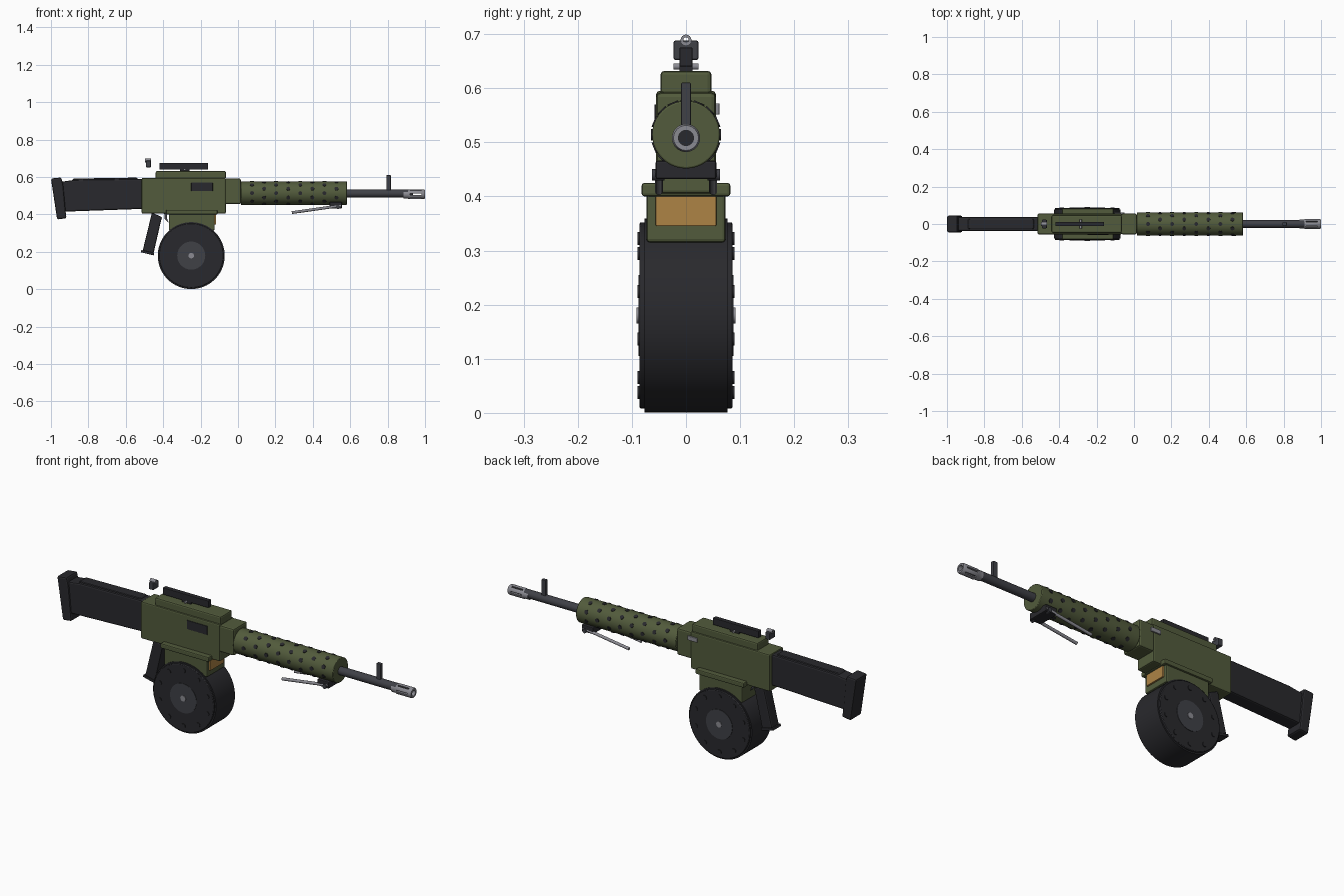
import bpy, bmesh
from math import pi, cos, sin, radians
from mathutils import Matrix, Vector

if "Cube" in bpy.data.objects:
    bpy.data.objects.remove(bpy.data.objects["Cube"])


def material(name, r, g, b):
    m = bpy.data.materials.new(name)
    m.diffuse_color = (r, g, b, 1)
    m.use_nodes = True
    m.node_tree.nodes["Principled BSDF"].inputs["Base Color"].default_value = m.diffuse_color
    return m


OLIVE = material("olive", 0.085, 0.105, 0.045)
BLACK = material("black", 0.022, 0.022, 0.026)
GUN = material("gunmetal", 0.05, 0.052, 0.062)
STEEL = material("steel", 0.26, 0.26, 0.29)
BRASS = material("brass", 0.42, 0.23, 0.06)


def finish(name, bm, mat, bevel=0, smooth=False):
    bmesh.ops.recalc_face_normals(bm, faces=bm.faces)
    me = bpy.data.meshes.new(name)
    bm.to_mesh(me)
    bm.free()
    ob = bpy.data.objects.new(name, me)
    bpy.context.collection.objects.link(ob)
    if mat:
        me.materials.append(mat)
    if bevel:
        mod = ob.modifiers.new("bevel", 'BEVEL')
        mod.width, mod.segments = bevel, 2
        mod.limit_method, mod.angle_limit = 'ANGLE', radians(40)
    if smooth:
        bpy.context.view_layer.objects.active = ob
        ob.select_set(True)
        bpy.ops.object.shade_smooth_by_angle(angle=radians(35))
        ob.select_set(False)
    return ob


def prism(name, pts, y0, y1, mat, bevel=0):
    """Side profile in x,z extruded from y0 to y1."""
    bm = bmesh.new()
    f = bm.faces.new([bm.verts.new((x, y0, z)) for x, z in pts])
    ext = bmesh.ops.extrude_face_region(bm, geom=[f])
    vs = [v for v in ext["geom"] if isinstance(v, bmesh.types.BMVert)]
    bmesh.ops.translate(bm, vec=(0, y1 - y0, 0), verts=vs)
    return finish(name, bm, mat, bevel)


def box(name, x0, x1, y0, y1, z0, z1, mat, bevel=0):
    return prism(name, [(x0, z0), (x1, z0), (x1, z1), (x0, z1)], y0, y1, mat, bevel)


def add_rod(bm, a, b, r, n):
    a, b = Vector(a), Vector(b)
    rot = (b - a).to_track_quat('Z', 'Y').to_matrix().to_4x4()
    bmesh.ops.create_cone(bm, cap_ends=True, segments=n, radius1=r, radius2=r,
                          depth=(b - a).length, matrix=Matrix.Translation((a + b) / 2) @ rot)


def rod(name, a, b, r, mat, n=32, bevel=0):
    bm = bmesh.new()
    add_rod(bm, a, b, r, n)
    return finish(name, bm, mat, bevel, True)


def lathe(name, pts, z, mat, n=32):
    """Closed (x, radius) section spun about a lengthwise axis at height z."""
    bm = bmesh.new()
    vs = [bm.verts.new((x, 0, z + r)) for x, r in pts]
    es = [bm.edges.new((vs[i], vs[i - 1])) for i in range(len(vs))]
    bmesh.ops.spin(bm, geom=vs + es, cent=(0, 0, z), axis=(1, 0, 0), angle=2 * pi, steps=n)
    bmesh.ops.remove_doubles(bm, verts=bm.verts, dist=1e-5)
    return finish(name, bm, mat, 0, True)


# Stock with raised comb and slanted pad
prism("stock", [(-0.51, 0.43), (-0.51, 0.59), (-0.87, 0.585), (-0.945, 0.575), (-0.93, 0.415)],
      -0.037, 0.037, BLACK, 0.008)
prism("stock_comb", [(-0.53, 0.58), (-0.54, 0.597), (-0.88, 0.592), (-0.90, 0.57)],
      -0.027, 0.027, BLACK, 0.005)
prism("butt_pad", [(-1.0, 0.592), (-0.945, 0.598), (-0.935, 0.56), (-0.922, 0.42),
                   (-0.917, 0.38), (-0.967, 0.373)], -0.045, 0.045, BLACK, 0.008)

# Receiver, front trunnion and feed cover
box("receiver", -0.515, -0.065, -0.055, 0.055, 0.405, 0.595, OLIVE, 0.006)
box("front_trunnion", -0.07, 0.015, -0.055, 0.055, 0.455, 0.592, OLIVE, 0.008)
box("feed_cover", -0.44, -0.065, -0.047, 0.047, 0.588, 0.632, OLIVE, 0.007)
box("ejection_port", -0.25, -0.135, -0.058, -0.05, 0.525, 0.57, BLACK, 0.001)
box("charging_handle", -0.105, -0.05, 0.05, 0.062, 0.551, 0.572, STEEL, 0.002)

# Top rail with its cross bolts
box("top_rail", -0.42, -0.16, -0.012, 0.012, 0.64, 0.675, BLACK, 0.002)
box("rail_foot", -0.31, -0.26, -0.012, 0.012, 0.63, 0.645, BLACK)
rod("rail_bolt", (-0.285, -0.023, 0.64), (-0.285, 0.023, 0.64), 0.006, STEEL, 12)

# Rear sight
box("rear_sight", -0.492, -0.466, -0.023, 0.023, 0.652, 0.688, GUN, 0.004)
lathe("rear_sight_ring", [(-0.496, 0.005), (-0.464, 0.005), (-0.464, 0.01), (-0.496, 0.01)],
      0.689, STEEL, 16)

# Barrel shroud with staggered vent holes
ZB = 0.514
rod("barrel_shroud", (0.015, 0, ZB), (0.583, 0, ZB), 0.0625, OLIVE, 40, 0.003)
bm = bmesh.new()
for i in range(8):
    x = 0.075 + i * 0.0645
    for k in range(8):
        a = (k + 0.5 * (i % 2)) * pi / 4
        d = Vector((0, cos(a), sin(a)))
        c = Vector((x, 0, ZB))
        add_rod(bm, c + d * 0.05, c + d * 0.0645, 0.0105, 12)
finish("shroud_vents", bm, BLACK, 0, True)

# Barrel and front sight
rod("barrel", (0.55, 0, 0.512), (0.915, 0, 0.512), 0.021, GUN)
box("front_sight_post", 0.793, 0.817, -0.009, 0.009, 0.52, 0.61, GUN, 0.002)

# Slotted flash hider
ZM = 0.508
hider = lathe("flash_hider", [(0.885, 0.014), (0.885, 0.023), (0.908, 0.023), (0.914, 0.026),
                              (0.994, 0.026), (1.0, 0.023), (1.0, 0.014)], ZM, STEEL)
rod("bore_plug", (0.89, 0, ZM), (0.935, 0, ZM), 0.0145, BLACK, 24)
bm = bmesh.new()
for k in range(6):
    a = k * pi / 3
    mat4 = (Matrix.Translation((0.95, 0, ZM)) @ Matrix.Rotation(a, 4, 'X')
            @ Matrix.Translation((0, 0.023, 0)) @ Matrix.Diagonal((0.062, 0.03, 0.007, 1)))
    bmesh.ops.create_cube(bm, size=1, matrix=mat4)
cutter = finish("slot_cutter", bm, None)
cutter.hide_render = True
cutter.hide_set(True)
cut = hider.modifiers.new("slots", 'BOOLEAN')
cut.object, cut.operation, cut.solver = cutter, 'DIFFERENCE', 'EXACT'

# Folded bipod
box("bipod_mount", 0.49, 0.555, -0.056, 0.056, 0.432, 0.466, BLACK, 0.004)
for s, side in ((-1, "front"), (1, "back")):
    rod(f"bipod_leg_{side}", (0.55, s * 0.05, 0.447), (0.288, s * 0.05, 0.41), 0.0075, STEEL, 16)
    rod(f"bipod_pivot_{side}", (0.535, s * 0.04, 0.44), (0.535, s * 0.063, 0.44), 0.011, GUN, 16)

# Magazine well, its lip and the feed window
prism("magazine_well", [(-0.37, 0.315), (-0.125, 0.315), (-0.125, 0.42), (-0.37, 0.42)],
      -0.073, 0.073, OLIVE, 0.006)
box("well_lip", -0.385, -0.11, -0.082, 0.082, 0.4, 0.425, OLIVE, 0.005)
box("feed_window", -0.14, -0.117, -0.056, 0.056, 0.345, 0.401, BRASS, 0.002)

# Drum magazine: body, end caps, hubs and bolts
X, Z = -0.25, 0.18
rod("drum_body", (X, -0.077, Z), (X, 0.077, Z), 0.179, BLACK, 64)
for s, side in ((-1, "front"), (1, "back")):
    rod(f"drum_cap_{side}", (X, s * 0.07, Z), (X, s * 0.086, Z), 0.172, BLACK, 64, 0.003)
    rod(f"drum_hub_{side}", (X, s * 0.08, Z), (X, s * 0.088, Z), 0.075, GUN, 40)
    rod(f"drum_pin_{side}", (X, s * 0.08, Z), (X, s * 0.091, Z), 0.015, STEEL, 16)
    bm = bmesh.new()
    for k in range(10):
        a = (k + 0.5) * pi / 5
        p = Vector((X + 0.142 * cos(a), 0, Z + 0.142 * sin(a)))
        add_rod(bm, p + Vector((0, s * 0.08, 0)), p + Vector((0, s * 0.0895, 0)), 0.012, 12)
    finish(f"drum_bolts_{side}", bm, BLACK, 0, True)

# Pistol grip and trigger
prism("grip", [(-0.46, 0.41), (-0.405, 0.385), (-0.412, 0.365), (-0.452, 0.19), (-0.51, 0.205)],
      -0.03, 0.03, BLACK, 0.007)
prism("grip_base", [(-0.52, 0.198), (-0.516, 0.21), (-0.447, 0.194), (-0.45, 0.181)],
      -0.033, 0.033, BLACK, 0.003)
prism("trigger", [(-0.395, 0.41), (-0.378, 0.41), (-0.38, 0.38), (-0.37, 0.355), (-0.392, 0.375)],
      -0.006, 0.006, GUN)
